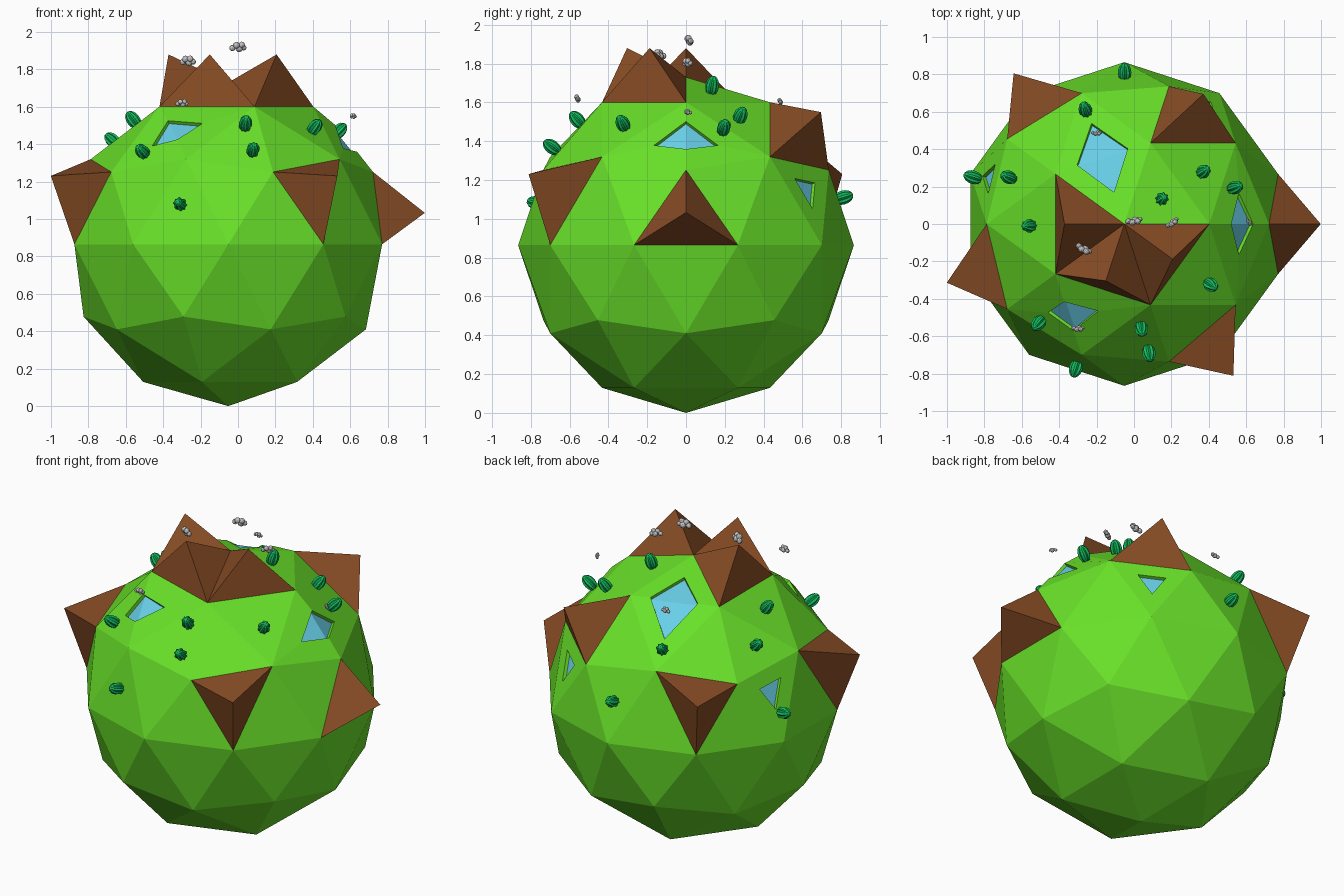
import bpy, bmesh, math
from mathutils import Vector, Matrix

if "Cube" in bpy.data.objects:
    bpy.data.objects.remove(bpy.data.objects["Cube"])

C = Vector((-0.052, 0, 0.865))   # planet centre
R = 0.865


def mat(name, rgb):
    m = bpy.data.materials.new(name)
    m.diffuse_color = (*rgb, 1)
    m.use_nodes = True
    m.node_tree.nodes["Principled BSDF"].inputs["Base Color"].default_value = m.diffuse_color
    return m


GRASS = mat("grass_green", (0.14, 0.75, 0.022))
ROCK = mat("mountain_brown", (0.24, 0.072, 0.018))
WATER = mat("water_blue", (0.14, 0.62, 0.80))
CACTUS = mat("cactus_green", (0.006, 0.50, 0.11))
CLOUD = mat("cloud_grey", (0.55, 0.55, 0.55))


def finish(bm, name, mats, matrix):
    me = bpy.data.meshes.new(name)
    bm.to_mesh(me)
    bm.free()
    for m in mats:
        me.materials.append(m)
    ob = bpy.data.objects.new(name, me)
    ob.matrix_world = matrix
    bpy.context.collection.objects.link(ob)
    return ob


# Planet: low-poly ball whose faces become peaks and ponds
bm = bmesh.new()
bmesh.ops.create_icosphere(bm, subdivisions=2, radius=R)
all_faces = list(bm.faces)


def face_at(p):
    p = Vector(p)
    return min(all_faces, key=lambda f: (f.calc_center_median() - p).length)


peaks = [face_at(p) for p in [
    (-0.245, 0, 0.778), (-0.076, -0.233, 0.778), (0.198, -0.144, 0.778),
    (0.325, 0.534, 0.525), (-0.454, 0.618, 0.281), (-0.728, -0.241, 0.281),
    (0.807, 0, 0.129), (0.447, -0.623, 0.281)]]
# each pond: shore width, centres of the faces it covers
ponds = [(w, [face_at(p) for p in ps]) for w, ps in [
    (0.107, [(-0.076, 0.233, 0.778), (-0.15, 0.467, 0.642)]),
    (0.147, [(-0.41, -0.475, 0.525), (-0.153, -0.467, 0.642)]),
    (0.128, [(0.591, 0.145, 0.525), (0.591, -0.145, 0.525)]),
    (0.092, [(-0.728, 0.241, 0.281)]),
    (0.092, [(0.447, 0.623, 0.281)])]]

# Ponds: inset shore, then sink the water surface
for width, faces in ponds:
    bmesh.ops.inset_region(bm, faces=faces, thickness=width, use_even_offset=True)
    bmesh.ops.inset_region(bm, faces=faces, thickness=0, depth=-0.02, use_even_offset=True)
    for f in faces:
        f.material_index = 2

# Mountains: poke faces outward
for f in peaks:
    apex = f.calc_center_median() * 1.303
    res = bmesh.ops.poke(bm, faces=[f])
    res["verts"][0].co = apex
    for g in res["faces"]:
        g.material_index = 1
finish(bm, "planet", [GRASS, ROCK, WATER], Matrix.Translation(C))


# Cacti: ribbed barrels standing on the surface
def cactus(i, p):
    b = bmesh.new()
    bmesh.ops.create_uvsphere(b, u_segments=16, v_segments=8, radius=1)
    for v in b.verts:
        k = round(math.atan2(v.co.y, v.co.x) / (math.pi / 8))
        s = 0.036 if k % 2 == 0 else 0.028
        v.co = (v.co.x * s, v.co.y * s, v.co.z * 0.054)
    p = Vector(p)
    rot = (p - C).to_track_quat('Z', 'Y').to_matrix().to_4x4()
    finish(b, f"cactus_{i}", [CACTUS], Matrix.Translation(p) @ rot)


for i, p in enumerate([
        (-0.05, 0.81, 1.11), (-0.26, 0.61, 1.42), (-0.86, 0.25, 1.04),
        (-0.67, 0.25, 1.42), (-0.56, -0.01, 1.53), (0.15, 0.135, 1.685),
        (0.37, 0.28, 1.53), (0.54, 0.195, 1.47), (0.41, -0.325, 1.49),
        (0.04, -0.56, 1.51), (0.08, -0.69, 1.37), (-0.31, -0.77, 1.08),
        (-0.51, -0.53, 1.36)]):
    cactus(i + 1, p)


# Clouds: clusters of small puffs, along-offset, height-offset, radius
PUFFS = [(-0.32, -0.06, 0.18), (-0.1, 0.1, 0.20), (0.08, -0.08, 0.22),
         (0.2, 0.12, 0.19), (0.34, -0.04, 0.16)]


def cloud(i, p, size, turn):
    b = bmesh.new()
    for n, (x, z, r) in enumerate(PUFFS):
        t = Matrix.Translation((x, 0.05 * (-1) ** n, z)) @ Matrix.Diagonal((1, 0.9, 1, 1))
        bmesh.ops.create_icosphere(b, subdivisions=2, radius=r, matrix=t)
    finish(b, f"cloud_{i}", [CLOUD], Matrix.Translation(p)
           @ Matrix.Rotation(math.radians(turn), 4, 'Z') @ Matrix.Scale(size, 4))


for i, (p, size, turn) in enumerate([
        ((0, 0.015, 1.92), 0.093, 10), ((-0.27, -0.135, 1.845), 0.095, -28),
        ((0.205, 0.005, 1.805), 0.08, 35), ((-0.2, 0.485, 1.605), 0.06, 0),
        ((0.615, 0.01, 1.55), 0.05, -50), ((-0.3, -0.56, 1.62), 0.07, 0)]):
    cloud(i + 1, p, size, turn)
